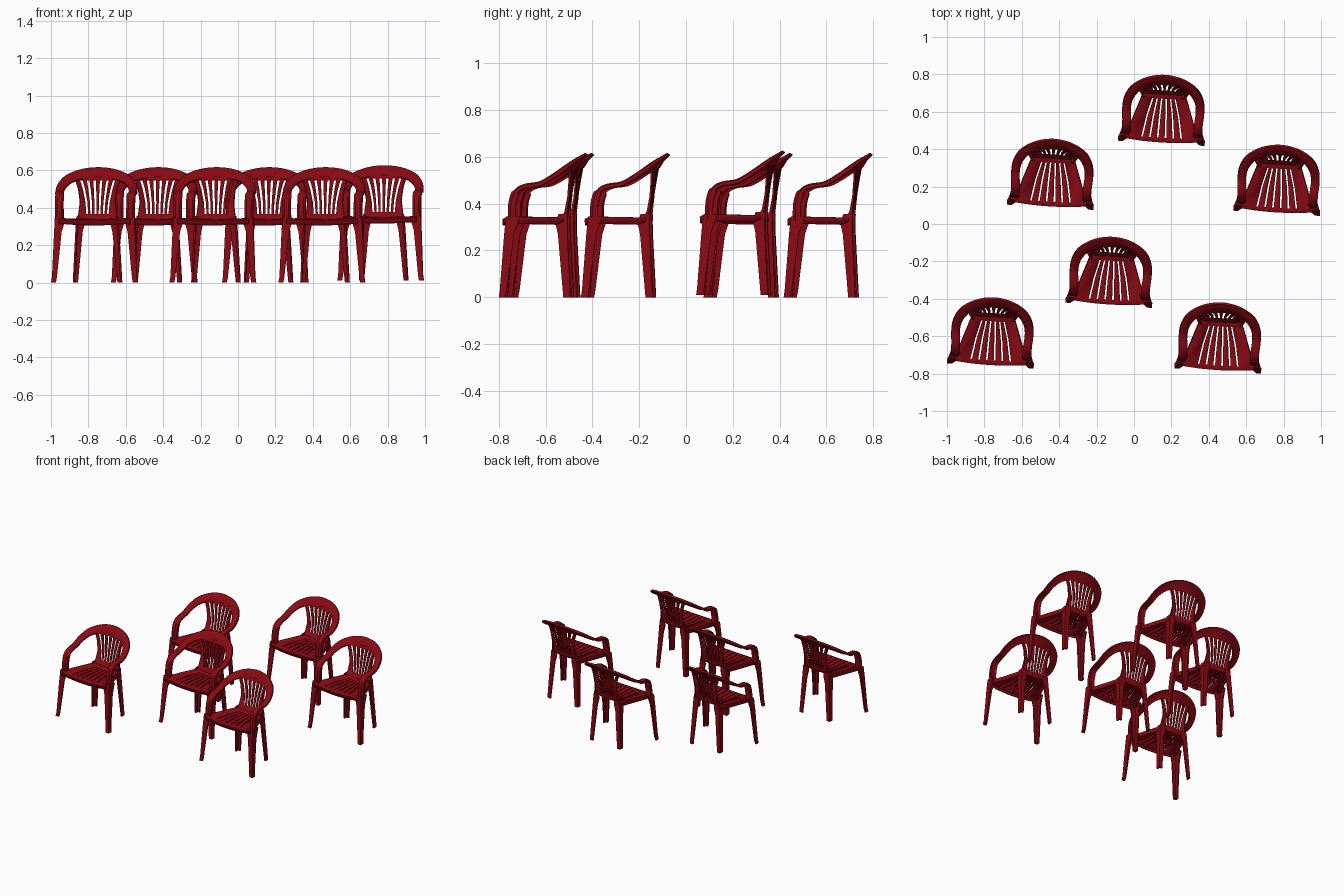
import bpy, bmesh, math
from mathutils import Vector, Matrix

if "Cube" in bpy.data.objects:
    bpy.data.objects.remove(bpy.data.objects["Cube"])

red = bpy.data.materials.new("red_plastic")
red.diffuse_color = (0.25, 0.003, 0.007, 1)
red.use_nodes = True
red.node_tree.nodes["Principled BSDF"].inputs["Base Color"].default_value = red.diffuse_color


def finish(bm, name):
    bmesh.ops.recalc_face_normals(bm, faces=bm.faces)
    me = bpy.data.meshes.new(name)
    bm.to_mesh(me)
    bm.free()
    me.materials.append(red)
    me.shade_smooth()
    me.set_sharp_from_angle(angle=math.radians(35))
    return me


def loft(bm, rings):
    """Skin a list of closed rings and cap both ends."""
    vs = [[bm.verts.new(p) for p in r] for r in rings]
    n = len(vs[0])
    for a, b in zip(vs, vs[1:]):
        for i in range(n):
            bm.faces.new((a[i], a[(i + 1) % n], b[(i + 1) % n], b[i]))
    bm.faces.new(vs[0])
    bm.faces.new(vs[-1][::-1])


def catmull(p, steps):
    q = [p[0] * 2 - p[1]] + p + [p[-1] * 2 - p[-2]]
    out = []
    for i in range(1, len(q) - 2):
        a, b, c, d = q[i - 1:i + 3]
        for s in range(steps):
            t = s / steps
            out.append(0.5 * (2 * b + (c - a) * t + (2 * a - 5 * b + 4 * c - d) * t * t
                              + (3 * b - a - 3 * c + d) * t ** 3))
    return out + [p[-1]]


# Seat and slatted back: one bent sheet with six slits left open
def make_seat_back():
    # y, z, half width, slit spread, slit width, bow in y, edge flange (y, z), open to next row
    rows = [
        (-.164, .314, .182, .105, .009, -.010, 0, -.003, 0),
        (-.166, .334, .188, .105, .009, -.010, 0, -.018, 0),
        (-.150, .342, .188, .105, .009, -.006, 0, -.028, 1),
        (-.040, .340, .151, .085, .008, 0, 0, -.028, 1),
        (.055, .338, .118, .060, .008, 0, 0, -.028, 0),
        (.079, .343, .108, .055, .009, .001, .004, -.022, 0),
        (.092, .365, .099, .055, .010, .003, .010, -.008, 1),
        (.104, .430, .090, .060, .011, .006, .006, 0, 1),
        (.110, .500, .100, .074, .013, .012, .005, 0, 1),
        (.111, .548, .115, .088, .014, .020, .005, 0, 0),
        (.116, .566, .120, .090, .014, .022, .005, 0, 0),
    ]
    bm = bmesh.new()
    grid = []
    for y, z, w, s, g, bow, fy, fz, _ in rows:
        xs = [-w]
        for k in range(6):
            c = s * (-1 + k * 0.4)
            xs += [c - g / 2, c + g / 2]
        xs.append(w)
        dish = .008 if z < .345 else 0
        pts = [(x, y + bow * (1 - (x / w) ** 2), z - dish * (1 - (x / w) ** 2)) for x in xs]
        pts = [(-w - .002, y + fy, z + fz)] + pts + [(w + .002, y + fy, z + fz)]
        grid.append([bm.verts.new(p) for p in pts])
    for r, (a, b) in enumerate(zip(grid, grid[1:])):
        for i in range(len(a) - 1):
            slit = 2 <= i <= 12 and i % 2 == 0
            if slit and rows[r][8]:
                continue
            bm.faces.new((a[i], a[i + 1], b[i + 1], b[i]))
    return finish(bm, "seat_and_back")


# Arms and top rim: one band swept from post to post
def make_arm_rim():
    outer = [(.215, -.130, .325), (.214, -.128, .40), (.214, -.110, .455), (.215, -.073, .476),
             (.219, -.010, .487), (.212, .050, .522), (.182, .105, .563), (.130, .143, .592),
             (.070, .166, .609), (0, .175, .615)]
    inner = [(.167, -.130, .325), (.168, -.128, .40), (.168, -.108, .450), (.169, -.069, .473),
             (.174, -.010, .482), (.167, .040, .508), (.140, .083, .535), (.100, .110, .550),
             (.055, .128, .557), (0, .135, .560)]

    def full(p):
        return catmull([Vector(v) for v in p + [(-x, y, z) for x, y, z in p[-2::-1]]], 4)
    o, i = full(outer), full(inner)
    mid = [(a + b) / 2 for a, b in zip(o, i)]
    rings = []
    last = len(mid) - 1
    for k, m in enumerate(mid):
        t = mid[min(k + 1, last)] - mid[max(k - 1, 0)]
        n = (o[k] - i[k]).cross(t).normalized()
        h = .017 if min(k, last - k) < 8 else .010
        q = (o[k] - i[k]) * .25
        rings.append([o[k] + n * h * .3, m + q + n * h, m - q + n * h, i[k] + n * h * .3,
                      i[k] - n * h * .8, m - n * h * .5, o[k] - n * h])
    bm = bmesh.new()
    loft(bm, rings)
    return finish(bm, "arms_and_rim")


# Legs: tapered L sections, mirrored left and right
def make_legs(name, stations, back):
    bm = bmesh.new()
    for side in (1, -1):
        rings = []
        for x, y, z, w, d in stations:
            t = .010
            ell = [(0, 0), (-w, 0), (-w, t), (-t, t), (-t, d), (0, d)]
            rings.append([(side * (x + a), y + b * (-1 if back else 1), z) for a, b in ell])
        loft(bm, rings)
    return finish(bm, name)


front = [(.232, -.184, 0, .026, .028), (.227, -.180, .03, .026, .030), (.217, -.162, .27, .040, .042),
         (.215, -.158, .31, .050, .052), (.214, -.154, .345, .058, .060)]
rear = [(.132, .116, 0, .026, .030), (.117, .103, .27, .037, .041),
        (.113, .102, .32, .046, .052), (.109, .104, .355, .040, .040)]
parts = {
    "seat_and_back": make_seat_back(),
    "arms_and_rim": make_arm_rim(),
    "front_legs": make_legs("front_legs", front, False),
    "rear_legs": make_legs("rear_legs", rear, True),
}

# Six chairs, all turned slightly the same way
spots = [(.157, .615, 0), (-.437, .273, 0), (.773, .241, .01),
         (-.124, -.251, 0), (-.757, -.575, 0), (.459, -.602, 0)]
for n, spot in enumerate(spots, 1):
    place = Matrix.Translation(spot) @ Matrix.Rotation(math.radians(-3.5), 4, 'Z')
    for part, me in parts.items():
        ob = bpy.data.objects.new(f"chair_{n}_{part}", me)
        bpy.context.collection.objects.link(ob)
        ob.matrix_world = place
        if part == "seat_and_back":
            sol = ob.modifiers.new("thickness", 'SOLIDIFY')
            sol.thickness = .008
            sol.offset = 0
